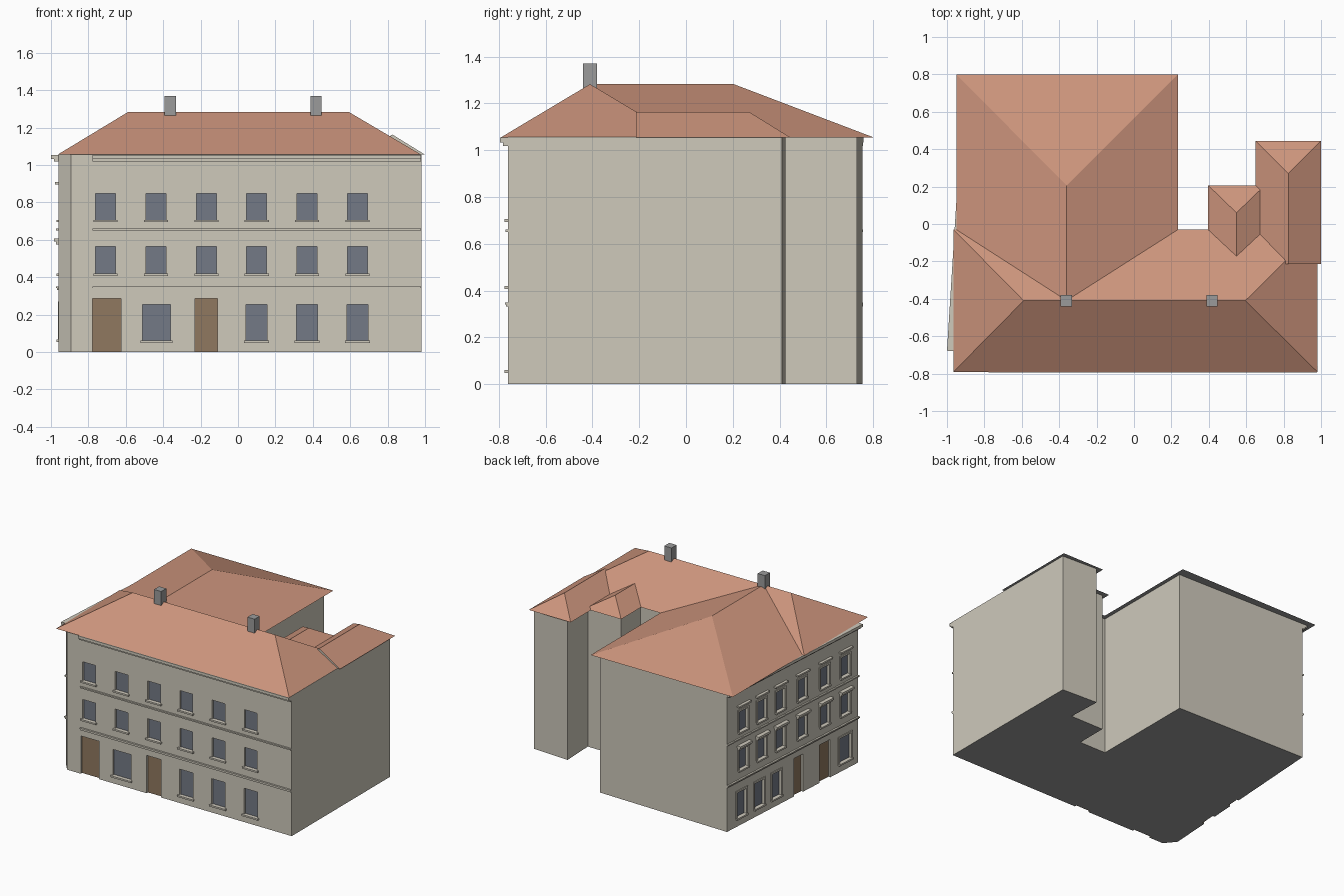
import bpy, bmesh
from mathutils import Vector, Matrix

if "Cube" in bpy.data.objects:
    bpy.data.objects.remove(bpy.data.objects["Cube"])


def material(name, rgb):
    m = bpy.data.materials.new(name)
    m.diffuse_color = (*rgb, 1)
    m.use_nodes = True
    m.node_tree.nodes["Principled BSDF"].inputs["Base Color"].default_value = m.diffuse_color
    return m


WALL = material("pale_plaster", (0.62, 0.585, 0.50))
ROOF = material("terracotta_roof", (0.60, 0.295, 0.20))
GLASS = material("window_glass", (0.175, 0.195, 0.24))
DOOR = material("brown_door", (0.28, 0.19, 0.115))
GREY = material("grey_stone", (0.33, 0.33, 0.33))

EAVE = 1.055


def finish(name, bm, *mats):
    bmesh.ops.recalc_face_normals(bm, faces=bm.faces)
    bm.normal_update()
    me = bpy.data.meshes.new(name)
    for f in bm.faces:                       # undersides use the second material
        if len(mats) > 1 and f.normal.z < -0.5:
            f.material_index = 1
        elif len(mats) > 2 and abs(f.normal.z) < 0.05:
            f.material_index = 2             # upright gable ends
    bm.to_mesh(me)
    bm.free()
    for m in mats:
        me.materials.append(m)
    ob = bpy.data.objects.new(name, me)
    bpy.context.collection.objects.link(ob)
    return ob


class Facade:
    """Wall line with a start point, a direction and an outward normal."""

    def __init__(self, origin, end):
        self.o = Vector((*origin, 0))
        d = Vector((*end, 0)) - self.o
        self.length = d.length
        self.u = d.normalized()
        self.n = Vector((self.u.y, -self.u.x, 0))

    def box(self, u0, u1, z0, z1, d0, d1):
        c = self.o + self.u * (u0 + u1) / 2 + self.n * (d0 + d1) / 2
        c.z = (z0 + z1) / 2
        m = Matrix.Identity(4)
        for i, col in enumerate((self.u * (u1 - u0), self.n * (d1 - d0),
                                 Vector((0, 0, z1 - z0)))):
            m.col[i][:3] = col
        m.col[3][:3] = c
        return m


def boxes(name, matrices, *mats):
    bm = bmesh.new()
    for m in matrices:
        bmesh.ops.create_cube(bm, size=1, matrix=m)
    return finish(name, bm, *mats)


# Building body from its footprint
LEFT_FRONT, LEFT_BACK = (-0.96, -0.68), (-0.87, 0.755)
footprint = [(-0.893, -0.76), (0.98, -0.76), (0.98, 0.41), (0.69, 0.425),
             (0.70, 0.17), (0.425, 0.17), (0.425, -0.065), (0.205, -0.065),
             (0.205, 0.73), LEFT_BACK, LEFT_FRONT]
bm = bmesh.new()
base = bm.faces.new([bm.verts.new((x, y, 0)) for x, y in footprint])
ext = bmesh.ops.extrude_face_region(bm, geom=[base])
bmesh.ops.translate(bm, vec=(0, 0, EAVE + 0.001),
                    verts=[v for v in ext["geom"] if isinstance(v, bmesh.types.BMVert)])
if not any(f.calc_center_median().z < 1e-5 for f in bm.faces):
    bm.faces.new([v for v in bm.verts if v.co.z < 1e-5])
body = finish("building_walls", bm, WALL, GREY)

front = Facade((0, -0.76), (1, -0.76))
left = Facade(LEFT_BACK, LEFT_FRONT)

# Openings: (facade, centre, width, z0, z1)
COLS = [-0.709, -0.438, -0.168, 0.10, 0.369, 0.639]
SIDE = [0.124, 0.263, 0.406, 0.571, 0.744, 0.90]
windows, doors = [], []
for z0, z1 in ((0.705, 0.848), (0.418, 0.564)):
    windows += [(front, c, 0.107, z0, z1) for c in COLS]
    windows += [(left, t * left.length, 0.092, z0, z1 + 0.01) for t in SIDE]
windows += [(front, c, 0.112, 0.06, 0.255) for c in COLS[3:]]
windows += [(front, -0.436, 0.15, 0.06, 0.255)]
windows += [(left, t * left.length, w, 0.065, 0.255)
            for t, w in ((0.11, 0.10), (0.245, 0.10), (0.375, 0.10), (0.90, 0.13))]
doors += [(front, -0.702, 0.152, 0, 0.285), (front, -0.17, 0.12, 0, 0.285)]
doors += [(left, t * left.length, w, 0, 0.285) for t, w in ((0.545, 0.10), (0.745, 0.12))]

# Recess the openings into the walls
DEPTH = 0.02
cutter = boxes("opening_cutter",
               [f.box(c - w / 2, c + w / 2, z0 if z0 else -0.1, z1, -DEPTH, 0.1)
                for f, c, w, z0, z1 in windows + doors])
cutter.hide_render = True
mod = body.modifiers.new("openings", "BOOLEAN")
mod.operation, mod.solver, mod.object = "DIFFERENCE", "EXACT", cutter
bpy.context.view_layer.objects.active = body
bpy.ops.object.modifier_apply(modifier=mod.name)
bpy.data.objects.remove(cutter)

# Glass panes and door leaves
for name, items, mat in (("window_panes", windows, GLASS), ("door_leaves", doors, DOOR)):
    boxes(name, [f.box(c - w / 2, c + w / 2, z0, z1, -DEPTH - 0.002, -DEPTH + 0.004)
                 for f, c, w, z0, z1 in items], mat)

# Sills under every window
boxes("window_sills", [f.box(c - w / 2 - 0.011, c + w / 2 + 0.011, z0 - 0.011, z0 + 0.001, -0.01, 0.015)
                       for f, c, w, z0, z1 in windows], WALL)

# Side window surrounds and hoods
frames, hoods = [], []
for f, c, w, z0, z1 in windows:
    if f is not left:
        continue
    a, b = c - w / 2, c + w / 2
    frames += [f.box(a - 0.014, a, z0, z1 + 0.014, -0.005, 0.006),
               f.box(b, b + 0.014, z0, z1 + 0.014, -0.005, 0.006),
               f.box(a, b, z1, z1 + 0.014, -0.005, 0.006)]
    if z0 > 0.6:
        hoods.append(f.box(a - 0.02, b + 0.02, 0.897, 0.909, -0.005, 0.022))
    elif z0 > 0.3:
        hoods += [f.box(a - 0.02, b + 0.02, 0.592, 0.608, -0.005, 0.03),
                  f.box(a - 0.015, b + 0.015, 0.576, 0.592, -0.005, 0.018)]
boxes("side_window_surrounds", frames, WALL)
boxes("side_window_hoods", hoods, WALL)

# String courses and cornices
bands = []
for f, a, b, cornice in ((front, -0.778, 0.979, 0.035), (left, 0.0, left.length, 0.04)):
    for z0, z1, d in ((0.332, 0.341, 0.008), (0.341, 0.35, 0.014), (0.65, 0.66, 0.012),
                      (1.018, 1.033, cornice * 0.6), (1.033, EAVE - 0.001, cornice)):
        bands.append(f.box(a, b, z0, z1, -0.01, d))
boxes("string_courses_and_cornices", bands, WALL)


# Hipped roofs as hulls of an eave rectangle and a ridge
def roof(name, x0, x1, y0, y1, ridge_a, ridge_b, top):
    bm = bmesh.new()
    for x, y in ((x0, y0), (x1, y0), (x1, y1), (x0, y1)):
        bm.verts.new((x, y, EAVE))
    for p in (ridge_a, ridge_b):
        bm.verts.new((*p, top))
    bmesh.ops.convex_hull(bm, input=bm.verts)
    bmesh.ops.dissolve_limit(bm, angle_limit=0.01, verts=bm.verts, edges=bm.edges)
    return finish(name, bm, ROOF, GREY, WALL)


roof("main_roof", -0.965, 0.98, -0.79, -0.03, (-0.59, -0.41), (0.595, -0.41), 1.282)
roof("wing_roof", -0.95, 0.235, -0.41, 0.80, (-0.36, -0.41), (-0.36, 0.205), 1.2815)
roof("right_annex_roof", 0.65, 1.0, -0.213, 0.445, (0.825, -0.213), (0.825, 0.27), 1.163)
roof("small_annex_roof", 0.396, 0.70, -0.20, 0.207, (0.548, -0.20), (0.548, 0.06), 1.14)

# Chimneys on the main ridge
for side, x in (("left", -0.362), ("right", 0.417)):
    boxes(side + "_chimney", [Matrix.Translation((x, -0.41, 1.285))
                              @ Matrix.Diagonal((0.06, 0.06, 0.17, 1))], GREY)
